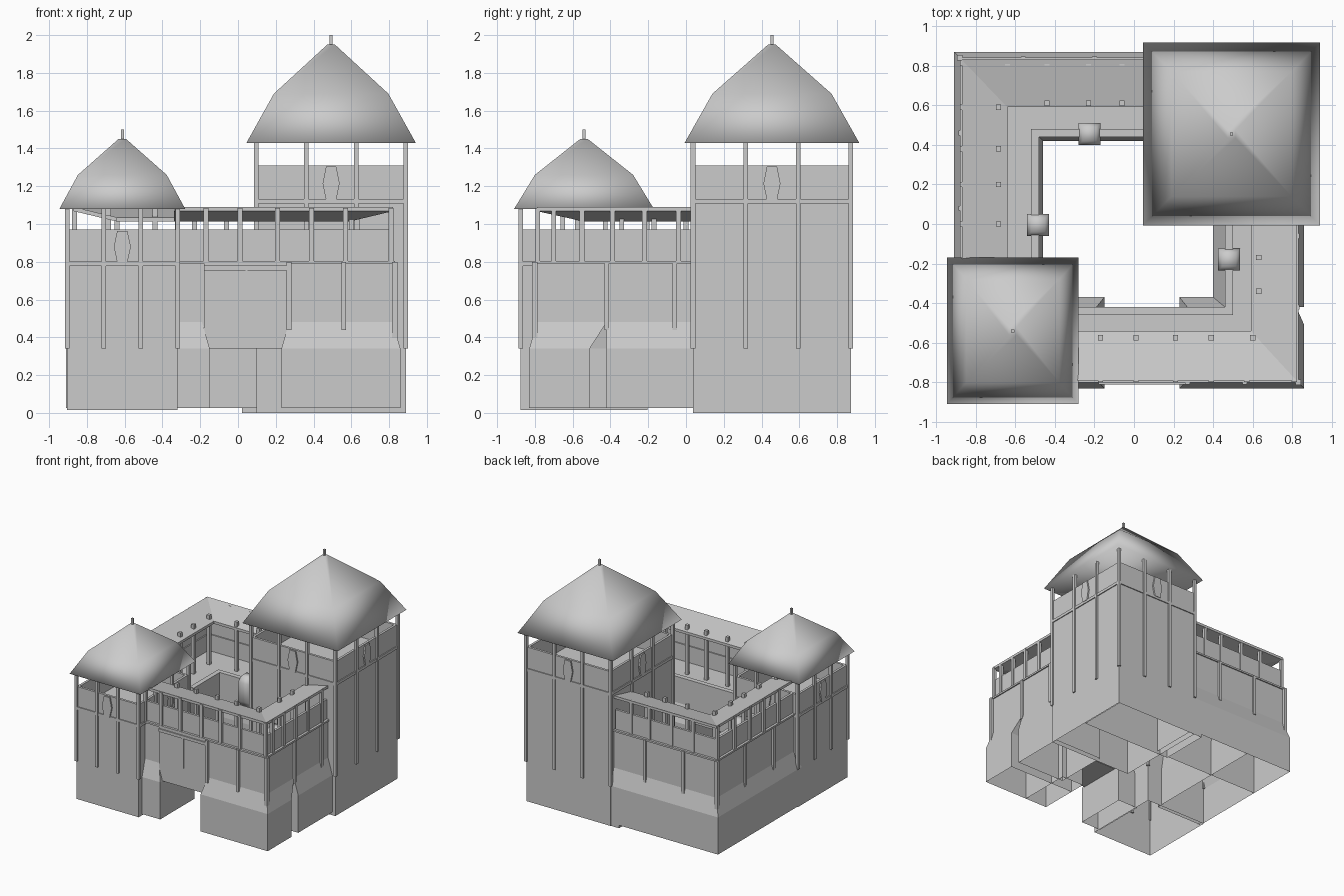
import bpy, bmesh

if "Cube" in bpy.data.objects:
    bpy.data.objects.remove(bpy.data.objects["Cube"])


def mesh_obj(name, verts, faces):
    me = bpy.data.meshes.new(name)
    bm = bmesh.new()
    vs = [bm.verts.new(v) for v in verts]
    for f in faces:
        bm.faces.new([vs[i] for i in f])
    bmesh.ops.recalc_face_normals(bm, faces=bm.faces)
    bm.to_mesh(me)
    bm.free()
    ob = bpy.data.objects.new(name, me)
    bpy.context.collection.objects.link(ob)
    return ob


def loft(name, levels, bottom=True):
    """Stack of rectangles (x0, x1, y0, y1, z) joined into a solid, optionally open below."""
    v, f = [], []
    for x0, x1, y0, y1, z in levels:
        v += [(x0, y0, z), (x1, y0, z), (x1, y1, z), (x0, y1, z)]
    n = len(levels)
    for k in range(n - 1):
        for i in range(4):
            j = (i + 1) % 4
            f.append((4*k + i, 4*k + j, 4*k + 4 + j, 4*k + 4 + i))
    f.append(tuple(range(4*n - 4, 4*n)))
    if bottom:
        f.append((3, 2, 1, 0))
    return mesh_obj(name, v, f)


def box(name, x0, x1, y0, y1, z0, z1, bottom=True):
    return loft(name, [(x0, x1, y0, y1, z0), (x0, x1, y0, y1, z1)], bottom)


def post(name, x, y, z0, z1, r=0.013):
    return box(name, x - r, x + r, y - r, y + r, z0, z1)


def ring(name, x0, x1, y0, y1, z0, z1, t):
    box(name + "_front", x0, x1, y0, y0 + t, z0, z1)
    box(name + "_back", x0, x1, y1 - t, y1, z0, z1)
    box(name + "_left", x0, x0 + t, y0, y1, z0, z1)
    box(name + "_right", x1 - t, x1, y0, y1, z0, z1)


def shield(name, cx, cy, cz, w, h, side):
    """Thin six-sided plaque; side is the outward direction."""
    pts = [(-.6, -.5), (.6, -.5), (1, 0), (.6, .5), (-.6, .5), (-1, 0)]
    v = []
    for d in (0, 0.012):
        for a, b in pts:
            if side[0]:
                v.append((cx + side[0]*d, cy + a*w, cz + b*h))
            else:
                v.append((cx + a*w, cy + side[1]*d, cz + b*h))
    f = [(0, 1, 2, 3, 4, 5), (6, 7, 8, 9, 10, 11)]
    f += [(i, (i+1) % 6, (i+1) % 6 + 6, i + 6) for i in range(6)]
    mesh_obj(name, v, f)


def tower(name, x0, x1, y0, y1, zb, floor, top, roof):
    box(name + "_body", x0, x1, y0, y1, zb, floor, False)
    ring(name + "_parapet", x0, x1, y0, y1, floor, top, 0.02)
    ring(name + "_rail", x0 - .008, x1 + .008, y0 - .008, y1 + .008, floor - .012, floor + .012, 0.02)
    # timber posts around all four sides
    for i in range(4):
        px, py = x0 + (x1 - x0)*i/3, y0 + (y1 - y0)*i/3
        for y in (y0, y1):
            post(name + "_post", px, y, 0.34, roof[0][2] + .01, .012)
        if i in (1, 2):
            for x in (x0, x1):
                post(name + "_post", x, py, 0.34, roof[0][2] + .01, .012)
    # two-stage smooth roof and finial
    cx, cy = (x0 + x1)/2, (y0 + y1)/2
    ob = loft(name + "_roof", [(cx - a, cx + a, cy - b, cy + b, z) for a, b, z in roof])
    for p in ob.data.polygons:
        p.use_smooth = True
    post(name + "_finial", cx, cy, roof[-1][2] - .02, roof[-1][2] + .05, .008)
    h = top - floor
    for s, c in (((0, -1), (cx, y0)), ((0, 1), (cx, y1)), ((-1, 0), (x0, cy)), ((1, 0), (x1, cy))):
        shield(name + "_shield", c[0], c[1], (floor + top)/2, .045, h*.93, s)


# towers
tower("great_tower", 0.097, 0.889, 0.037, 0.873, 0, 1.12, 1.31,
      [(.448, .462, 1.43), (.303, .315, 1.69), (.02, .02, 1.95)])
box("great_tower_base", 0.02, 0.88, 0.44, 0.87, 0, 0.34, False)
tower("small_tower", -0.905, -0.32, -0.875, -0.205, 0.015, 0.79, 0.97,
      [(.333, .37, 1.08), (.235, .26, 1.26), (.02, .02, 1.45)])

# flared wing bases: (base rectangle), (upper rectangle)
Z = 0.66
bases = {
    "gate_left": ((-.34, -.15, -.83, -.37), (-.34, -.19, -.79, -.42)),
    "gate_right": ((.23, .86, -.83, -.51), (.27, .82, -.79, -.42)),
    "gate_right_inner": ((.23, .44, -.83, -.37), (.27, .46, -.79, -.42)),
    "right_wing": ((.40, .86, -.42, .05), (.46, .82, -.42, .05)),
    "left_wing": ((-.91, -.46, -.25, .87), (-.87, -.48, -.25, .83)),
    "back_wing": ((-.91, .12, .42, .87), (-.87, .12, .44, .83)),
}
for n, (b, u) in bases.items():
    loft(n + "_base", [b + (.025,), b + (.34,), u + (.48,), u + (Z,)], False)
box("gate_wall", -.34, .30, -.79, -.42, .34, Z)

# outer walls, gallery parapets and inner kerbs of each wing
for n, w in {"front": (-.33, .82, -.79, -.75), "right": (.78, .82, -.79, .05),
             "left": (-.87, -.83, -.22, .83), "back": (-.87, .1, .79, .83)}.items():
    box(n + "_outer_wall", *w, .6, .80)
    box(n + "_gallery_panel", w[0] + .01, w[1] - .01, w[2] + .01, w[3] - .01, .80, .97)
for n, w in {"front": (-.33, .46, -.46, -.42), "right": (.46, .50, -.46, .05),
             "left": (-.52, -.48, -.22, .48), "back": (-.52, .1, .44, .48)}.items():
    box(n + "_kerb", *w, .6, .70)

# gate panel and its timbers
box("gate_panel", -.18, .26, -.80, -.78, .34, .79)
box("gate_lintel", -.18, .26, -.81, -.79, .755, .78)
post("gate_timber", .045, -.80, .50, .77, .006)


# inward-sloping gallery roofs, each an L shape
def gallery_roof(name, out, inn, ex, ey):
    v = []
    for dz in (0, -.022):
        for (x, y), z in ((out, 1.09), (inn, 1.035)):
            v += [(ex, y, z + dz), (x, y, z + dz), (x, ey, z + dz)]
    f = [(0, 1, 4, 3), (1, 2, 5, 4), (6, 7, 10, 9), (7, 8, 11, 10),
         (0, 1, 7, 6), (1, 2, 8, 7), (3, 4, 10, 9), (4, 5, 11, 10),
         (0, 3, 9, 6), (2, 5, 11, 8)]
    mesh_obj(name, v, f)


gallery_roof("front_right_gallery_roof", (.82, -.79), (.59, -.54), -.34, .04)
gallery_roof("back_left_gallery_roof", (-.87, .83), (-.64, .59), .10, -.22)

# gallery posts, outer and inner rows
for x in (-.17, .01, .21, .39, .60):
    post("front_inner_post", x, -.575, Z, 1.08)
for x in (-.32, -.17, .01, .21, .39, .57, .81):
    post("front_outer_post", x, -.785, .80, 1.085)
for y in (-.17, -.34):
    post("right_inner_post", .63, y, Z, 1.08)
for y in (-.70, -.55, -.39, -.22, -.04):
    post("right_outer_post", .81, y, .80, 1.085)
for y in (0, .20, .38, .59):
    post("left_inner_post", -.685, y, Z, 1.08)
    post("left_outer_post", -.865, y, .80, 1.085)
for x in (-.44, -.23, -.06):
    post("back_inner_post", x, .61, Z, 1.08)
for x in (-.865, -.64, -.44, -.23, -.06):
    post("back_outer_post", x, .815, .80, 1.085)

# long wall timbers and sill rails
for x, y in ((.27, -.80), (.56, -.80), (.825, -.42), (.825, -.06),
             (-.875, .08), (-.875, .46), (-.56, .835), (-.20, .835)):
    post("wall_timber", x, y, .44, .80, .012)
post("corner_timber", .83, -.80, .34, .80, .014)
post("corner_timber", -.88, .84, .34, .80, .014)
box("front_sill", -.33, .83, -.80, -.78, .79, .805)
box("right_sill", .81, .83, -.80, .04, .79, .805)
box("left_sill", -.88, -.86, -.2, .84, .79, .805)
box("back_sill", -.88, .1, .82, .84, .79, .805)

# rounded bays on the courtyard walls
for x, y in ((-.225, .455), (-.485, -.005), (.48, -.18)):
    ob = loft("courtyard_bay", [(x - r, x + r, y - r, y + r, z)
              for r, z in ((.03, .47), (.055, .53), (.055, .69), (.035, .74))])
    for p in ob.data.polygons:
        p.use_smooth = True
